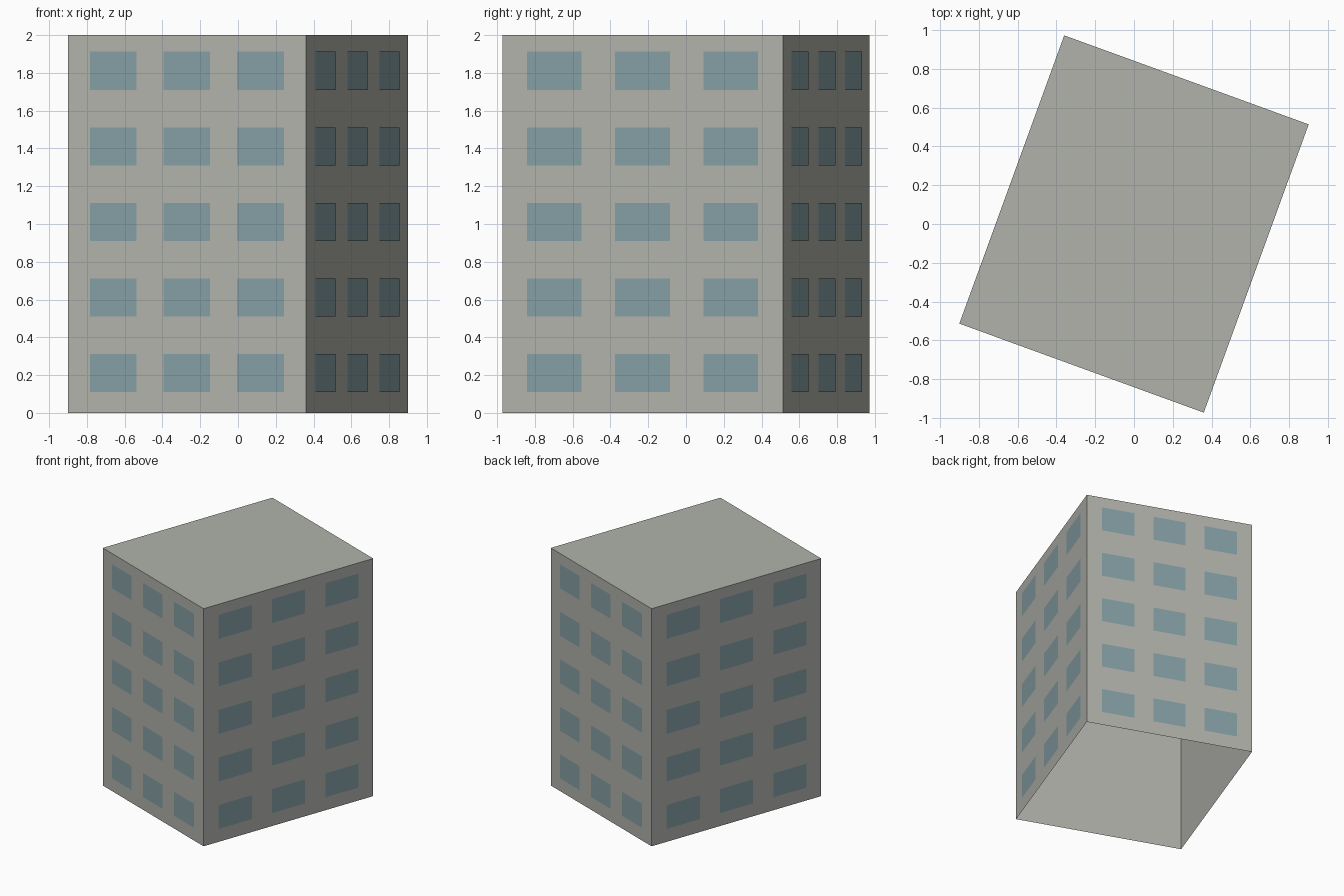
import bpy
import bmesh
import math
from mathutils import Matrix, Vector

WIDTH, DEPTH, HEIGHT = 1.34, 1.58, 2.0
TURN = math.radians(-20)
STOREYS, COLUMNS = 5, 3

cube = bpy.data.objects.get("Cube")
if cube:
    bpy.data.objects.remove(cube, do_unlink=True)


def make_material(name, rgb):
    mat = bpy.data.materials.new(name)
    mat.use_nodes = True
    colour = (*rgb, 1.0)
    mat.diffuse_color = colour
    mat.node_tree.nodes["Principled BSDF"].inputs["Base Color"].default_value = colour
    return mat


def make_object(name, bm, mat):
    mesh = bpy.data.meshes.new(name)
    bm.to_mesh(mesh)
    bm.free()
    mesh.materials.append(mat)
    obj = bpy.data.objects.new(name, mesh)
    obj.rotation_euler.z = TURN
    bpy.context.collection.objects.link(obj)
    return obj


concrete = make_material("pale concrete", (0.44, 0.45, 0.41))
glass = make_material("blue grey glass", (0.235, 0.345, 0.37))

# Building shell: a box with a flat roof and an open underside
bm = bmesh.new()
bmesh.ops.create_cube(bm, size=1.0)
bmesh.ops.scale(bm, vec=(WIDTH, DEPTH, HEIGHT), verts=bm.verts)
bmesh.ops.translate(bm, vec=(0, 0, HEIGHT / 2), verts=bm.verts)
bm.normal_update()
floor = [f for f in bm.faces if f.normal.z < -0.5]
bmesh.ops.delete(bm, geom=floor, context='FACES_ONLY')
make_object("building_shell", bm, concrete)


# Window panes: a grid of thin plates on each wall
def window_wall(name, angle, distance, spacing, pane_width):
    bm = bmesh.new()
    turn = Matrix.Rotation(angle, 4, 'Z')
    half_w, half_h = pane_width / 2, 0.101
    for storey in range(STOREYS):
        z = 0.211 + 0.4 * storey
        for column in range(COLUMNS):
            x = (column - 1) * spacing
            corners = [(x - half_w, z - half_h), (x + half_w, z - half_h),
                       (x + half_w, z + half_h), (x - half_w, z + half_h)]
            bm.faces.new([bm.verts.new(turn @ Vector((cx, -distance - 0.003, cz)))
                          for cx, cz in corners])
    make_object(name, bm, glass)


for i, side in enumerate(("front", "left", "back", "right")):
    if i % 2 == 0:
        window_wall(side + "_windows", i * math.pi / 2, DEPTH / 2, 0.415, 0.263)
    else:
        window_wall(side + "_windows", i * math.pi / 2, WIDTH / 2, 0.497, 0.308)
